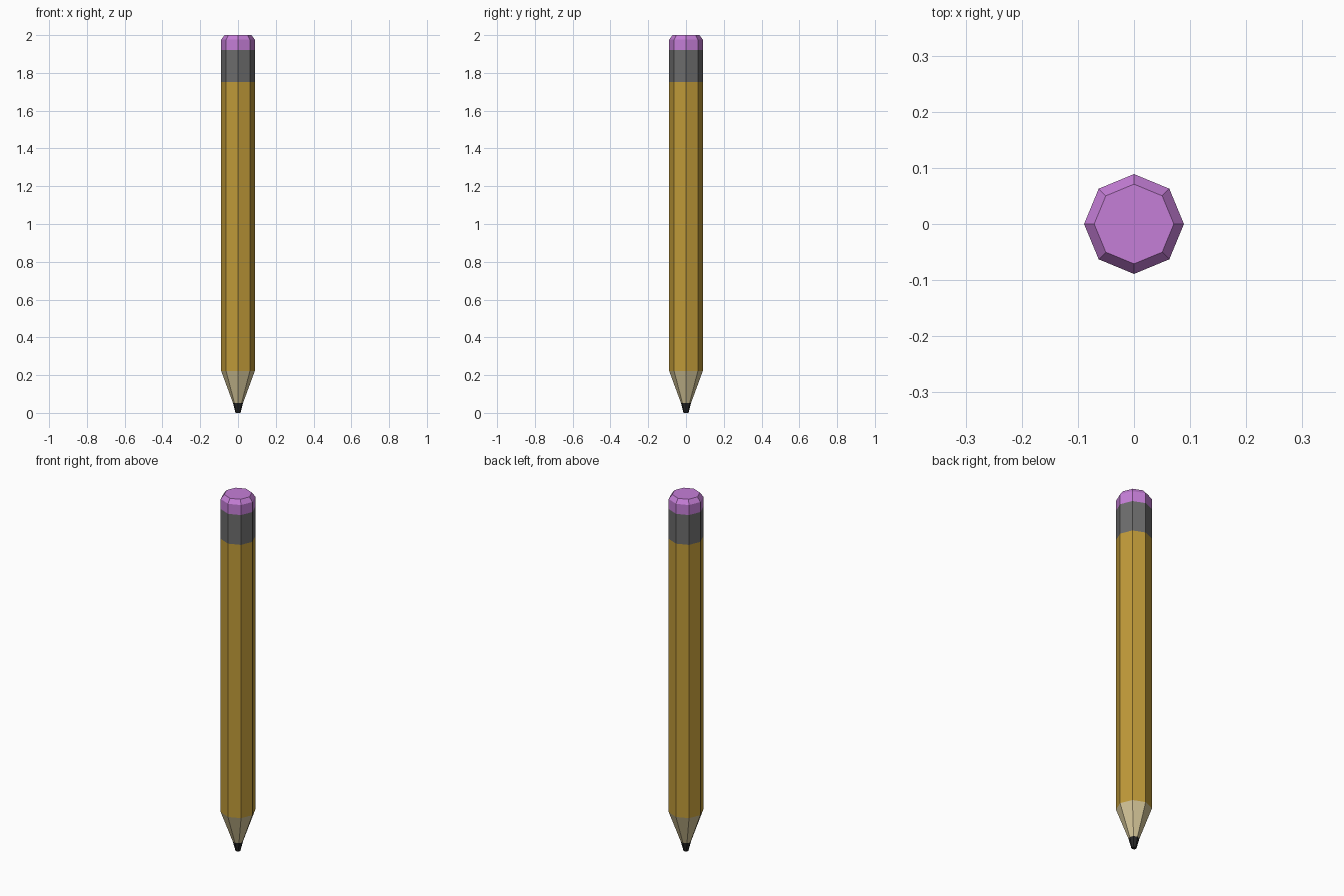
import bpy, bmesh
from math import cos, sin, pi

if "Cube" in bpy.data.objects:
    bpy.data.objects.remove(bpy.data.objects["Cube"])

SIDES = 8


def band(name, profile, color, cap_bottom=False, cap_top=False):
    """Octagonal section lofted through (radius, z) rings."""
    bm = bmesh.new()
    rings = [[bm.verts.new((r * cos(2 * pi * i / SIDES), r * sin(2 * pi * i / SIDES), z))
              for i in range(SIDES)] for r, z in profile]
    for lo, hi in zip(rings, rings[1:]):
        for i in range(SIDES):
            j = (i + 1) % SIDES
            bm.faces.new((lo[i], lo[j], hi[j], hi[i]))
    if cap_bottom:
        bm.faces.new(rings[0][::-1])
    if cap_top:
        bm.faces.new(rings[-1])
    mesh = bpy.data.meshes.new(name)
    bm.to_mesh(mesh)
    bm.free()
    mat = bpy.data.materials.new(name + "_color")
    mat.diffuse_color = (*color, 1)
    mat.use_nodes = True
    mat.node_tree.nodes["Principled BSDF"].inputs["Base Color"].default_value = mat.diffuse_color
    mesh.materials.append(mat)
    obj = bpy.data.objects.new(name, mesh)
    bpy.context.collection.objects.link(obj)
    return obj


R = 0.089
# Graphite point
band("lead", [(0.013, 0), (0.027, 0.053)], (0.02, 0.02, 0.02), cap_bottom=True)
# Sharpened wood cone
band("wood_cone", [(0.027, 0.053), (R, 0.222)], (0.65, 0.55, 0.31))
# Painted shaft
band("shaft", [(R, 0.222), (R, 1.753)], (0.52, 0.32, 0.04))
# Metal collar
band("ferrule", [(R, 1.753), (R, 1.92)], (0.15, 0.15, 0.15))
# Eraser with bevelled top edge
band("eraser", [(R, 1.92), (R, 1.976), (0.071, 2.0)], (0.56, 0.21, 0.68), cap_top=True)
